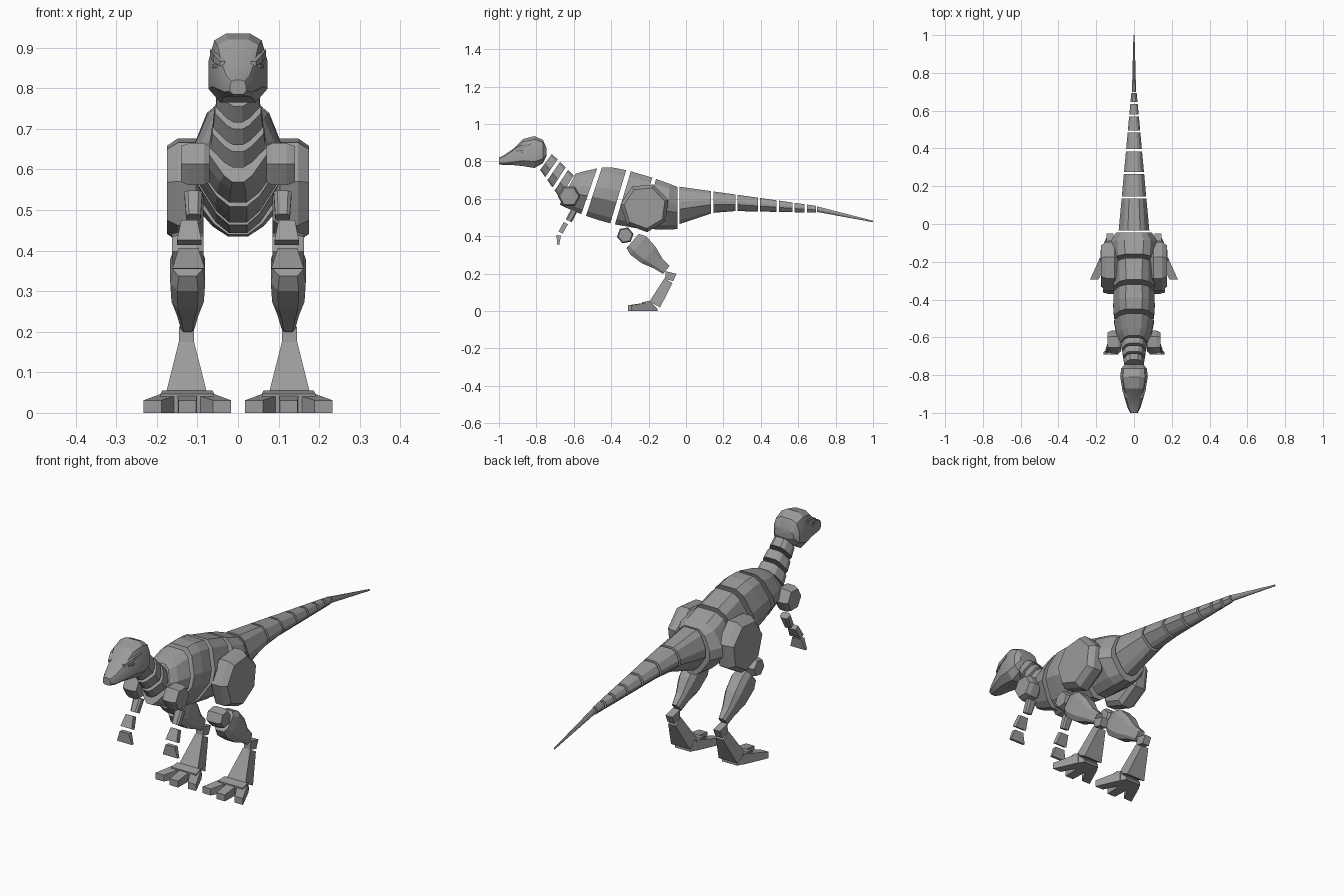
import bpy, bmesh, math
from mathutils import Vector

default_cube = bpy.data.objects.get("Cube")
if default_cube:
    bpy.data.objects.remove(default_cube)

grey = bpy.data.materials.new("plain grey")
grey.use_nodes = True
tone = (0.33, 0.33, 0.33, 1)
grey.diffuse_color = tone
grey.node_tree.nodes["Principled BSDF"].inputs["Base Color"].default_value = tone

# Half cross-sections from top to bottom: (share of height, share of half width)
BODY = [(0, .4), (.1, .7), (.4, 1), (.6, 1), (.9, .5), (1, .2)]
HEAD = [(0, .4), (.1, .8), (.4, 1), (.8, 1), (1, .6)]
LIMB = [(0, .6), (.2, 1), (.8, 1), (1, .6)]
BLOCK = [(0, 1), (1, 1)]


def solid(name, rings):
    """Skin a row of equal rings and cap both ends."""
    bm = bmesh.new()
    rows = [[bm.verts.new(point) for point in ring] for ring in rings]
    count = len(rows[0])
    for row, following in zip(rows, rows[1:]):
        for i in range(count):
            j = (i + 1) % count
            bm.faces.new((row[i], row[j], following[j], following[i]))
    bm.faces.new(rows[0])
    bm.faces.new(rows[-1])
    bmesh.ops.recalc_face_normals(bm, faces=bm.faces)
    mesh = bpy.data.meshes.new(name)
    bm.to_mesh(mesh)
    bm.free()
    mesh.materials.append(grey)
    obj = bpy.data.objects.new(name, mesh)
    bpy.context.collection.objects.link(obj)
    return obj


def cross_section(top, bottom, half_width, profile, centre=0):
    """Symmetric ring hung between a top and a bottom point in the (y, z) plane."""
    half = [(half_width * share, Vector(top).lerp(Vector(bottom), drop))
            for drop, share in profile]
    return ([(centre + x, p.x, p.y) for x, p in half]
            + [(centre - x, p.x, p.y) for x, p in reversed(half)])


def upright(name, slices, profile):
    """Loft through vertical slices: y, top, bottom, half width, centre x."""
    return solid(name, [cross_section((y, top), (y, bottom), width, profile, centre)
                        for y, top, bottom, width, centre in slices])


def limb(name, centre, joints, profile):
    """Loft along a limb; each joint: y, z, thickness, half width."""
    axis = Vector(joints[-1][:2]) - Vector(joints[0][:2])
    across = Vector((-axis.y, axis.x)).normalized()
    rings = []
    for y, z, thickness, width in joints:
        middle, offset = Vector((y, z)), across * thickness / 2
        rings.append(cross_section(middle + offset, middle - offset,
                                   width, profile, centre))
    return solid(name, rings)


def disc(name, sides, phase, radius, y, z, inner, outer):
    """Bevelled polygon plate facing sideways, between two x positions."""
    rings = []
    for share, scale in ((0, .85), (.2, 1), (.7, 1), (1, .85)):
        x = inner + (outer - inner) * share
        turns = [math.radians(phase) + math.tau * i / sides for i in range(sides)]
        rings.append([(x, y + radius * scale * math.cos(a),
                       z + radius * scale * math.sin(a)) for a in turns])
    return solid(name, rings)


def torso_section(y, half_width):
    """Arched back, sagging belly and cuts that lean forward ahead of the hips."""
    lean = min(.085, max(0, -.65 * (y + .05)))
    low = y - lean
    back = .77 - .42 * abs(y + .42) ** 1.4
    belly = .435 + .45 * (low + .13) ** 2
    return cross_section((y, back), (low, belly), half_width, BODY)


def tail_section(y):
    """Even taper, with the underside rising quickly behind the hips."""
    top = .66 - .14 * y
    bottom = .54 - .35 * max(0, .18 - y) - .02 * max(0, y)
    return cross_section((y, top), (y, bottom), .078 * (1 - y / .85), BODY)


# Head
head = upright("head", [
    (-1, .82, .785, .02, 0), (-.97, .835, .78, .035, 0), (-.92, .87, .78, .05, 0),
    (-.87, .92, .775, .063, 0), (-.81, .935, .765, .073, 0),
    (-.765, .915, .79, .068, 0), (-.745, .87, .83, .05, 0)], HEAD)
bpy.context.view_layer.objects.active = head
head.select_set(True)
bpy.ops.object.shade_smooth_by_angle(angle=math.radians(25))
head.select_set(False)

# Neck: three slices of one leaning column
nape, nape_base = Vector((-.717, .84)), Vector((-.6, .725))
throat, throat_base = Vector((-.78, .755)), Vector((-.675, .605))
for i, place in enumerate(("upper", "middle", "lower")):
    solid(f"neck_{place}", [
        cross_section(nape.lerp(nape_base, t), throat.lerp(throat_base, t),
                      .05 + .018 * t, BODY)
        for t in (i * .37, i * .37 + .26)])

# Torso: leaning slices, each given by its stations along y and half widths
torso = {
    "chest": [(-.59, .07), (-.55, .09), (-.475, .105)],
    "ribcage": [(-.45, .106), (-.39, .11), (-.32, .108)],
    "belly": [(-.295, .108), (-.18, .11)],
    "hips": [(-.16, .12), (-.085, .126), (-.045, .095)],
}
for name, stations in torso.items():
    solid(name, [torso_section(*station) for station in stations])

# Tail: tapering pieces with gaps, then a thin tip
joints = [-.04, .14, .27, .39, .49, .575, .64, .7]
for i, (start, end) in enumerate(zip(joints, joints[1:]), 1):
    solid(f"tail_piece_{i}", [tail_section(start + .006), tail_section(end - .006)])
upright("tail_tip", [(.7, .56, .53, .011, 0), (1, .483, .475, .003, 0)], BODY)

for s, side in ((1, "left"), (-1, "right")):
    # Brow and eye
    upright(f"{side}_brow", [(-.925, .866, .855, .006, s * .038),
                             (-.885, .884, .864, .011, s * .05),
                             (-.83, .895, .88, .006, s * .063)], BLOCK)
    upright(f"{side}_eye", [(-.905, .858, .85, .005, s * .049),
                            (-.875, .862, .848, .005, s * .058)], LIMB)

    # Arm
    disc(f"{side}_shoulder", 6, 0, .06, -.625, .613, s * .07, s * .141)
    limb(f"{side}_upper_arm", s * .11, [(-.597, .54, .035, .022),
                                        (-.627, .482, .035, .018)], LIMB)
    limb(f"{side}_forearm", s * .12, [(-.643, .47, .025, .02),
                                      (-.67, .42, .025, .03)], BLOCK)
    limb(f"{side}_hand", s * .122, [(-.68, .405, .023, .024),
                                    (-.684, .355, .013, .04)], BLOCK)

    # Leg
    disc(f"{side}_thigh", 7, 18, .132, -.22, .553, s * .085, s * .175)
    disc(f"{side}_knee", 6, 10, .045, -.325, .405, s * .085, s * .163)
    limb(f"{side}_shin", s * .124, [(-.285, .375, .1, .036), (-.255, .35, .13, .043),
                                    (-.2, .3, .115, .04), (-.15, .255, .07, .026),
                                    (-.105, .22, .055, .017)], LIMB)
    limb(f"{side}_ankle", s * .127, [(-.08, .206, .06, .018),
                                     (-.09, .166, .045, .018)], BLOCK)
    limb(f"{side}_lower_leg", s * .127, [(-.094, .162, .05, .019),
                                         (-.167, .035, .065, .05)], BLOCK)

    # Foot with three splayed toes
    middle = s * .125
    upright(f"{side}_foot", [(-.153, .012, 0, .04, middle),
                             (-.195, .055, 0, .062, middle),
                             (-.235, .047, 0, .066, middle)], BLOCK)
    for splay, toe in ((-1, "inner"), (0, "middle"), (1, "outer")):
        root, tip = middle + s * splay * .03, middle + s * splay * .086
        reach = -.31 + .015 * abs(splay)
        upright(f"{side}_{toe}_toe", [(-.18, .05, 0, .026, root),
                                      (reach, .031, 0, .022, tip)], BLOCK)
